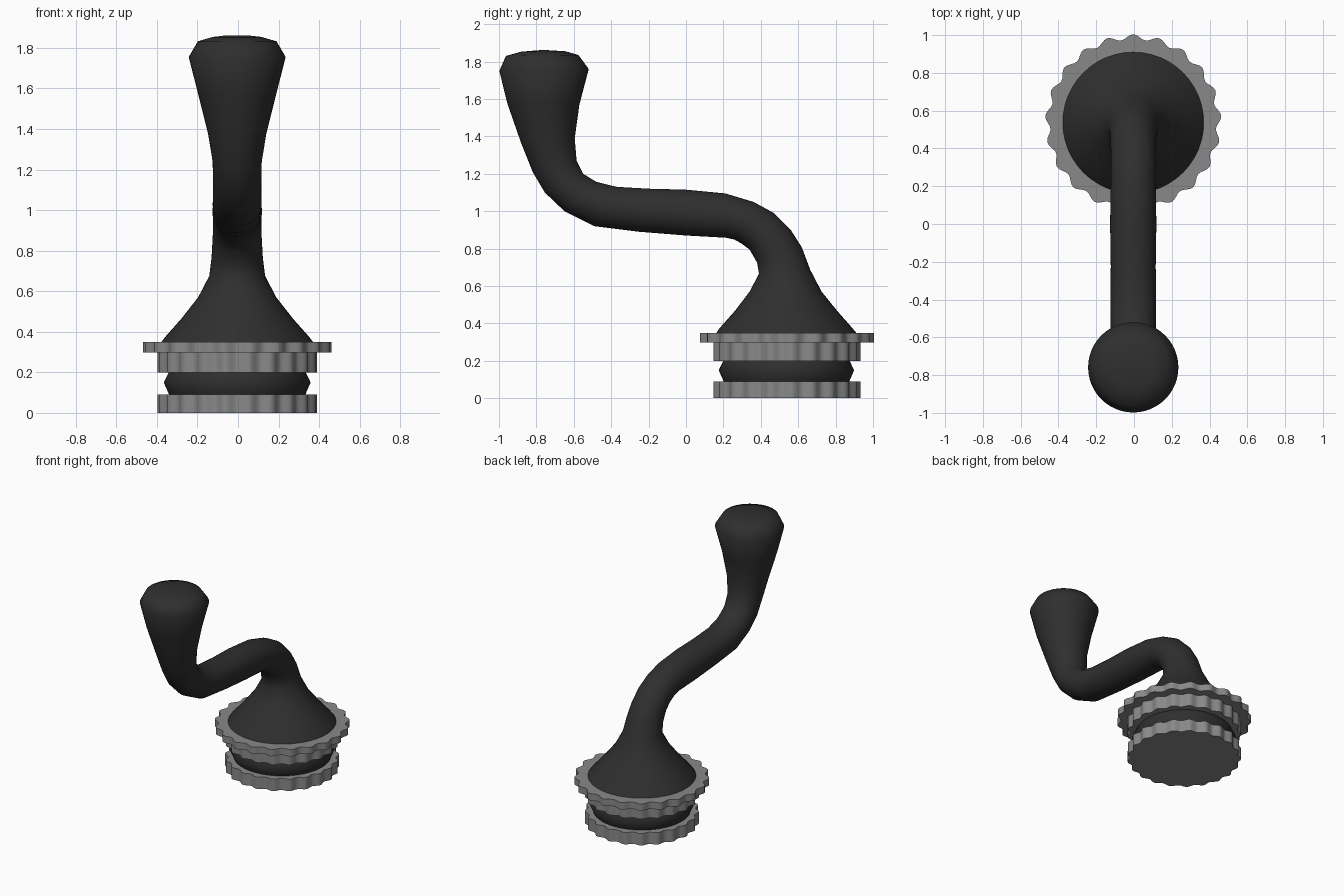
import bpy, bmesh, math
from mathutils import Vector

if "Cube" in bpy.data.objects:
    bpy.data.objects.remove(bpy.data.objects["Cube"])

CX, CY = -0.004, 0.537      # axis of the round base
TEETH = 21


def material(name, v):
    m = bpy.data.materials.new(name)
    m.diffuse_color = (v, v, v, 1)
    m.use_nodes = True
    m.node_tree.nodes["Principled BSDF"].inputs["Base Color"].default_value = m.diffuse_color
    return m


black = material("black rubber", 0.028)
grey = material("grey metal", 0.25)


def loft(name, rings, mat, angle):
    """Skin a list of closed point rings and cap both ends."""
    bm = bmesh.new()
    loops = [[bm.verts.new(p) for p in ring] for ring in rings]
    n = len(loops[0])
    for a, b in zip(loops, loops[1:]):
        for i in range(n):
            j = (i + 1) % n
            bm.faces.new((a[i], a[j], b[j], b[i]))
    bm.faces.new(loops[0][::-1])
    bm.faces.new(loops[-1])
    bmesh.ops.recalc_face_normals(bm, faces=bm.faces)
    me = bpy.data.meshes.new(name)
    bm.to_mesh(me)
    bm.free()
    me.materials.append(mat)
    ob = bpy.data.objects.new(name, me)
    bpy.context.collection.objects.link(ob)
    bpy.context.view_layer.objects.active = ob
    ob.select_set(True)
    bpy.ops.object.shade_smooth_by_angle(angle=math.radians(angle))
    ob.select_set(False)


def scalloped_ring(z, r_mid, amp, steps=8):
    """Wavy circle with one crest pointing to the back."""
    n = TEETH * steps
    pts = []
    for i in range(n):
        a = 2 * math.pi * i / n
        r = r_mid + amp * math.cos(TEETH * a)
        pts.append((CX - r * math.sin(a), CY + r * math.cos(a), z))
    return pts


def round_ring(z, r, n=64):
    return [(CX + r * math.cos(2 * math.pi * i / n),
             CY + r * math.sin(2 * math.pi * i / n), z) for i in range(n)]


def tilted_ring(p, q, n=48):
    """Circle whose diameter runs from p to q in the side plane."""
    p, q = Vector((CX, *p)), Vector((CX, *q))
    mid, half = (p + q) / 2, (q - p) / 2
    rx = max(half.length, 0.119)
    return [mid + half * math.cos(2 * math.pi * i / n)
            + Vector((rx * math.sin(2 * math.pi * i / n), 0, 0)) for i in range(n)]


# Scalloped metal rings
for name, z0, z1, r, amp in (("lower_ring", 0, 0.09, 0.384, 0.011),
                             ("upper_ring", 0.2, 0.298, 0.384, 0.011),
                             ("wide_flange", 0.298, 0.35, 0.453, 0.014)):
    loft(name, [scalloped_ring(z0, r, amp), scalloped_ring(z1, r, amp)], grey, 40)

# Rubber seal between the rings
loft("seal", [round_ring(z, r) for z, r in
              ((0.085, 0.335), (0.1, 0.34), (0.15, 0.362), (0.195, 0.34), (0.205, 0.335))], black, 50)

# Flared foot, bent crank arm and grip: inner and outer side of each section
sections = [
    ((0.16, 0.345), (0.914, 0.345)), ((0.18, 0.375), (0.892, 0.372)),
    ((0.26, 0.465), (0.81, 0.465)), ((0.34, 0.57), (0.725, 0.57)),
    ((0.39, 0.665), (0.665, 0.685)), ((0.38, 0.725), (0.62, 0.805)),
    ((0.34, 0.795), (0.56, 0.90)), ((0.30, 0.825), (0.47, 0.99)),
    ((0.26, 0.848), (0.36, 1.05)), ((0.215, 0.858), (0.21, 1.095)),
    ((0.0, 0.87), (0.0, 1.115)), ((-0.25, 0.89), (-0.195, 1.12)),
    ((-0.49, 0.92), (-0.37, 1.13)), ((-0.65, 1.0), (-0.48, 1.157)),
    ((-0.755, 1.10), (-0.55, 1.20)), ((-0.82, 1.21), (-0.585, 1.27)),
    ((-0.88, 1.36), (-0.595, 1.39)), ((-0.955, 1.575), (-0.57, 1.57)),
    ((-0.998, 1.75), (-0.52, 1.76)), ((-0.963, 1.83), (-0.575, 1.835)),
    ((-0.88, 1.853), (-0.645, 1.855)), ((-0.80, 1.861), (-0.72, 1.861)),
]
rings = [tilted_ring(p, q) for p, q in sections]
# The crown of the grip closes to a small cap
mid = Vector((CX, -0.76, 1.861))
rings[-1] = [mid + (Vector((v.x, v.y, 1.861)) - mid) * 0.5 for v in rings[-1]]
loft("crank_handle", rings, black, 60)
